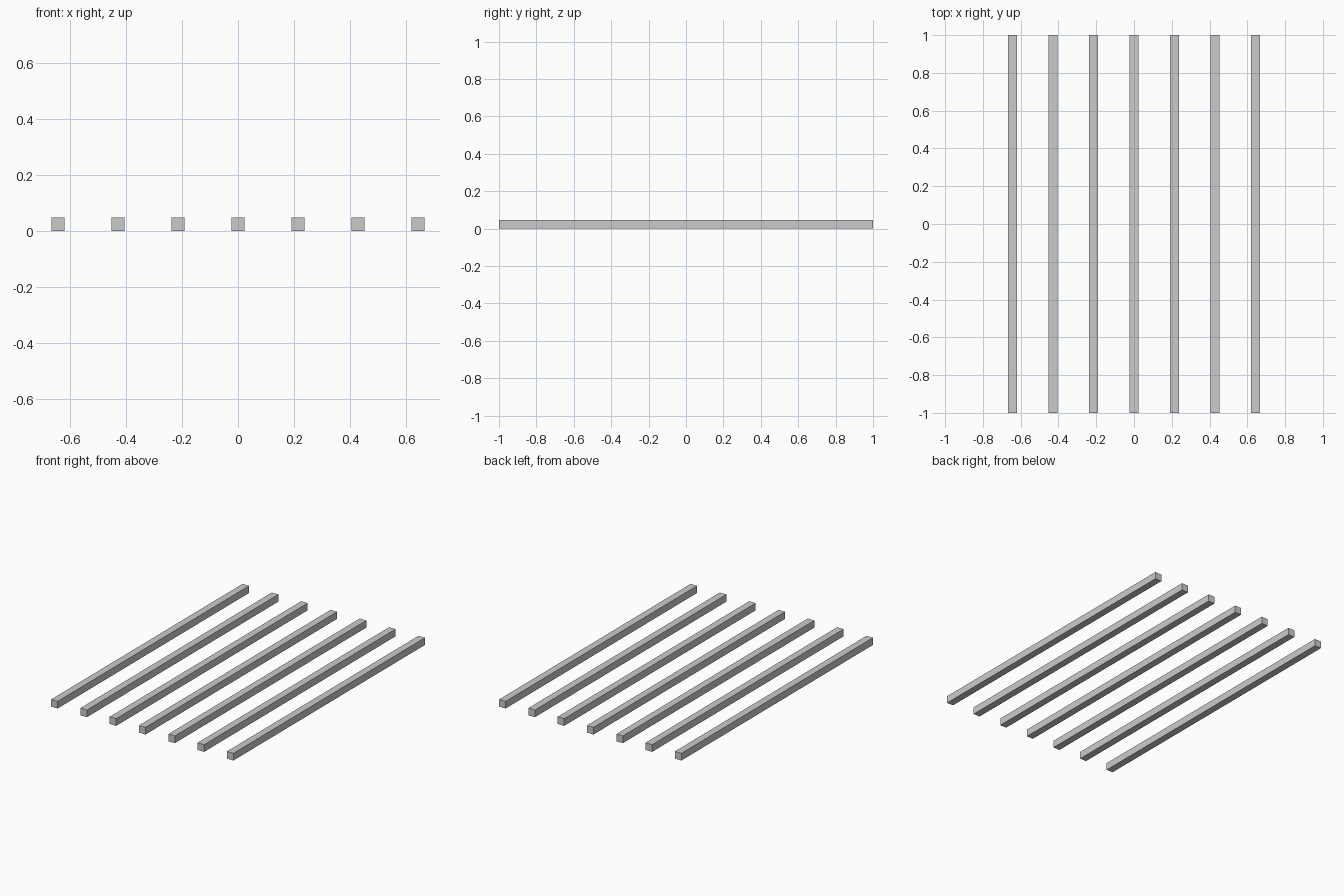
import bpy
import bmesh
from mathutils import Matrix

if "Cube" in bpy.data.objects:
    bpy.data.objects.remove(bpy.data.objects["Cube"])

COUNT = 7
SPACING = 0.2143
SIDE = 0.0476
LENGTH = 2.0


def box(name, size, center):
    bm = bmesh.new()
    bmesh.ops.create_cube(bm, size=1, matrix=Matrix.Diagonal((*size, 1)))
    mesh = bpy.data.meshes.new(name)
    bm.to_mesh(mesh)
    bm.free()
    obj = bpy.data.objects.new(name, mesh)
    obj.location = center
    bpy.context.collection.objects.link(obj)
    return obj


# Row of parallel square beams running front to back
for i in range(COUNT):
    x = (i - (COUNT - 1) / 2) * SPACING
    box(f"beam_{i + 1}", (SIDE, LENGTH, SIDE), (x, 0, SIDE / 2))
